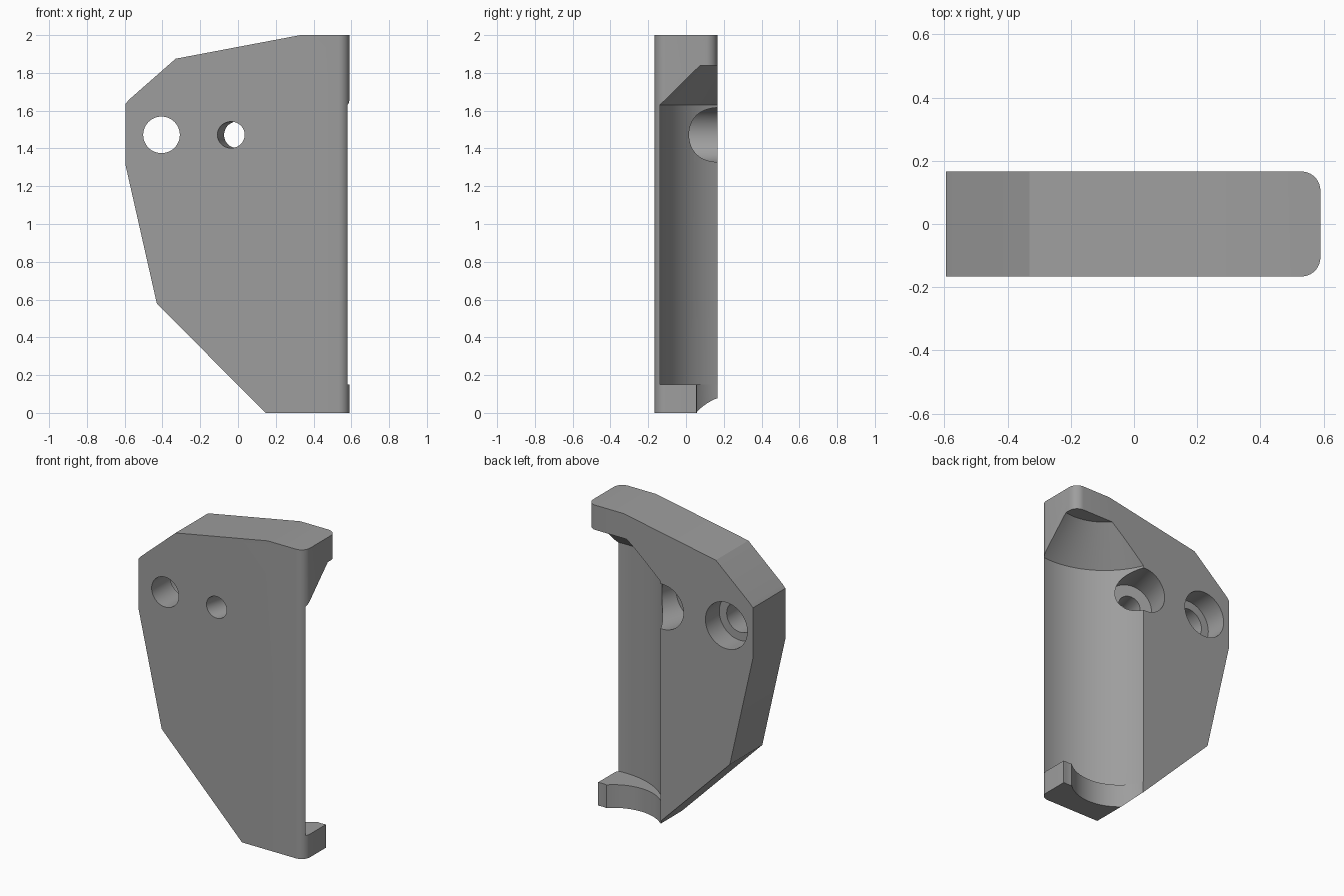
import bpy, bmesh, math
from mathutils import Matrix

if "Cube" in bpy.data.objects:
    bpy.data.objects.remove(bpy.data.objects["Cube"])

grey = bpy.data.materials.new("plain grey")
grey.diffuse_color = (0.34, 0.34, 0.34, 1)
grey.use_nodes = True
grey.node_tree.nodes["Principled BSDF"].inputs["Base Color"].default_value = grey.diffuse_color


def finish(bm, name):
    bmesh.ops.recalc_face_normals(bm, faces=bm.faces)
    me = bpy.data.meshes.new(name)
    bm.to_mesh(me)
    bm.free()
    ob = bpy.data.objects.new(name, me)
    bpy.context.collection.objects.link(ob)
    return ob


def prism(name, points, direction, bevel_x=None):
    """Extrude a closed outline; optionally round the upright edges at x = bevel_x."""
    bm = bmesh.new()
    face = bm.faces.new([bm.verts.new(p) for p in points])
    new = bmesh.ops.extrude_face_region(bm, geom=[face])["geom"]
    bmesh.ops.translate(bm, vec=direction,
                        verts=[v for v in new if isinstance(v, bmesh.types.BMVert)])
    if bevel_x is not None:
        edges = [e for e in bm.edges
                 if all(abs(v.co.x - bevel_x) < 1e-4 for v in e.verts)
                 and abs(e.verts[0].co.z - e.verts[1].co.z) > 0.5]
        bmesh.ops.bevel(bm, geom=edges, offset=0.06, segments=10,
                        profile=0.5, affect='EDGES')
    return finish(bm, name)


def lathe(name, rings, matrix, sides):
    """Solid of revolution about local z from (radius, height) rings."""
    bm = bmesh.new()
    loops = []
    for r, z in rings:
        loops.append([bm.verts.new((r * math.cos(2 * math.pi * i / sides),
                                    r * math.sin(2 * math.pi * i / sides), z))
                      for i in range(sides)])
    for a, b in zip(loops, loops[1:]):
        for i in range(sides):
            j = (i + 1) % sides
            bm.faces.new((a[i], a[j], b[j], b[i]))
    bm.faces.new(loops[0])
    bm.faces.new(loops[-1])
    bm.transform(matrix)
    return finish(bm, name)


# Side plate with rounded upright edges on the right
outline = [(0.145, 0), (0.59, 0), (0.59, 2), (0.33, 2), (-0.33, 1.875),
           (-0.575, 1.66), (-0.595, 1.637), (-0.595, 1.31), (-0.43, 0.58)]
plate = prism("bracket_plate", [(x, -0.166, z) for x, z in outline],
              (0, 0.332, 0), bevel_x=0.59)

# Round pocket with a conical roof
cutters = [lathe("pocket_cutter",
                 [(0.497, 0.15), (0.497, 1.63), (0.287, 1.84)],
                 Matrix.Translation((0.525, 0.355, 0)), 128)]

# Scooped edge of the bottom ledge
scoop = []
for i in range(33):
    a = math.radians(165 + (318 - 165) * i / 32)
    scoop.append((0.335 + 0.285 * math.cos(a), 0.265 + 0.285 * math.sin(a)))
scoop += [(0.556, 0.088 - 0.035), (0.575, 0.055), (0.7, 0.055), (0.7, 0.34)]
scoop = [p for p in scoop if p[0] < 0.535 or p[0] > 0.55]
cutters.append(prism("ledge_cutter", [(x, y, -0.1) for x, y in scoop], (0, 0, 0.26)))


# Counterbored screw holes, the inner one slanted
def screw_hole(x, radius, head, depth, tilt):
    m = (Matrix.Translation((x, -0.166, 1.472))
         @ Matrix.Rotation(-math.radians(tilt), 4, 'Z')
         @ Matrix.Rotation(-math.pi / 2, 4, 'X'))
    return lathe("hole_cutter", [(radius, -0.1), (radius, depth),
                                 (head, depth), (head, 0.6)], m, 48)


cutters.append(screw_hole(-0.405, 0.097, 0.15, 0.19, 0))
cutters.append(screw_hole(-0.037, 0.07, 0.145, 0.12, 15))

# Cut everything out of the plate
for c in cutters:
    mod = plate.modifiers.new(c.name, 'BOOLEAN')
    mod.operation = 'DIFFERENCE'
    mod.solver = 'EXACT'
    mod.object = c
bpy.context.view_layer.update()
result = bpy.data.meshes.new_from_object(
    plate.evaluated_get(bpy.context.evaluated_depsgraph_get()))
plate.modifiers.clear()
plate.data = result
for c in cutters:
    bpy.data.objects.remove(c)

result.materials.clear()
result.materials.append(grey)
for p in result.polygons:
    p.material_index = 0

bpy.context.view_layer.objects.active = plate
plate.select_set(True)
bpy.ops.object.shade_smooth_by_angle(angle=math.radians(25))
